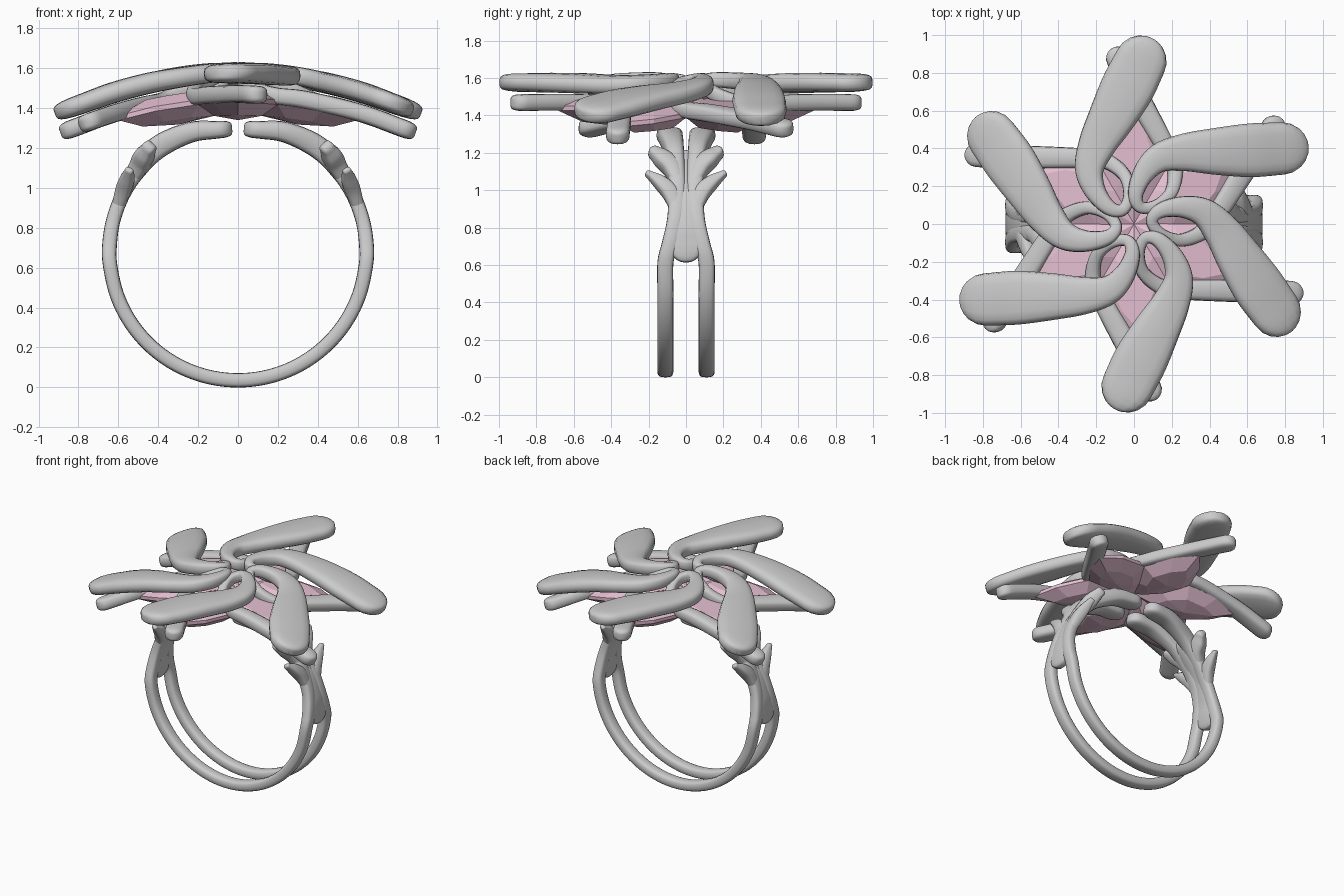
import bpy, bmesh
from math import sin, cos, pi, radians
from mathutils import Vector

if "Cube" in bpy.data.objects:
    bpy.data.objects.remove(bpy.data.objects["Cube"])

BEND = 0.25          # the flower droops along x
RING_Z = 0.68        # centre height of the finger hole


def finish(bm, name, smooth, mat=None):
    bmesh.ops.recalc_face_normals(bm, faces=bm.faces)
    me = bpy.data.meshes.new(name)
    bm.to_mesh(me)
    bm.free()
    for p in me.polygons:
        p.use_smooth = smooth
    if mat:
        me.materials.append(mat)
    ob = bpy.data.objects.new(name, me)
    bpy.context.collection.objects.link(ob)
    return ob


def spline(rows, steps):
    """Catmull-Rom through rows of (x, y, z, half width, half thickness)."""
    pts = [Vector(r) for r in rows]
    pts = [2 * pts[0] - pts[1]] + pts + [2 * pts[-1] - pts[-2]]
    out = []
    for i in range(1, len(pts) - 2):
        a, b, c, d = pts[i - 1:i + 3]
        for k in range(steps):
            t = k / steps
            out.append(0.5 * (2 * b + (c - a) * t + (2 * a - 5 * b + 4 * c - d) * t * t
                              + (3 * b - a - 3 * c + d) * t ** 3))
    return out + [pts[-2]]


def sweep(name, rows, up_fn, steps=7, sides=16, power=0.65):
    """Sweep a rounded section along the rows, with rounded ends."""
    s = spline(rows, steps)
    pos = [Vector(v[:3]) for v in s]
    n = len(s)
    tan = [(pos[min(i + 1, n - 1)] - pos[max(i - 1, 0)]).normalized() for i in range(n)]
    rings = [(pos[i], tan[i], s[i][3], s[i][4]) for i in range(n)]

    def cap(i, sign):
        res = []
        for deg in (20, 40, 58, 73, 84):
            a = radians(deg)
            res.append((pos[i] + tan[i] * sign * s[i][3] * sin(a), tan[i],
                        s[i][3] * cos(a), s[i][4] * cos(a) ** 0.4))
        return res
    rings = cap(0, -1)[::-1] + rings + cap(n - 1, 1)

    bm = bmesh.new()
    loops = []
    for p, t, w, h in rings:
        side = t.cross(up_fn(p)).normalized()
        up = side.cross(t)
        loop = []
        for k in range(sides):
            c, d = cos(2 * pi * k / sides), sin(2 * pi * k / sides)
            c = (1 if c > 0 else -1) * abs(c) ** power
            d = (1 if d > 0 else -1) * abs(d) ** power
            loop.append(bm.verts.new(p + side * w * c + up * h * d))
        loops.append(loop)
    for a, b in zip(loops, loops[1:]):
        for k in range(sides):
            j = (k + 1) % sides
            bm.faces.new((a[k], a[j], b[j], b[k]))
    bm.faces.new(loops[0])
    bm.faces.new(loops[-1])
    return finish(bm, name, True)


def turn(x, y, a):
    return x * cos(a) - y * sin(a), x * sin(a) + y * cos(a)


# Petal ribbons: broad petal, hook near the centre, then a lower band under the next petal
RIBBON = [  # x, y, z, half width, half thickness
    (0.035, 0.86, 1.575, 0.138, 0.05), (-0.035, 0.72, 1.575, 0.142, 0.053),
    (-0.115, 0.57, 1.575, 0.125, 0.053), (-0.195, 0.42, 1.575, 0.1, 0.05),
    (-0.235, 0.29, 1.58, 0.077, 0.048), (-0.205, 0.175, 1.585, 0.057, 0.045),
    (-0.13, 0.085, 1.59, 0.04, 0.04), (-0.06, 0.075, 1.58, 0.032, 0.038),
    (-0.025, 0.15, 1.56, 0.032, 0.038), (-0.045, 0.25, 1.52, 0.034, 0.038),
    (-0.12, 0.32, 1.485, 0.04, 0.04), (-0.20, 0.345, 1.47, 0.048, 0.042),
    (-0.34, 0.35, 1.47, 0.055, 0.045), (-0.60, 0.355, 1.47, 0.062, 0.045),
    (-0.80, 0.365, 1.47, 0.064, 0.045)]
for i in range(6):
    rows = []
    for x, y, z, w, h in RIBBON:
        x, y = turn(x, y, i * pi / 3)
        x *= 1 + 0.06 * x * x
        rows.append((x, y, z - BEND * x * x, w, h))
    sweep(f"petal_ribbon_{i + 1}", rows, lambda p: Vector((2 * BEND * p.x, 0, 1)).normalized())

# Pink faceted stones set between the petals
pink = bpy.data.materials.new("pink_stone")
pink.diffuse_color = (0.78, 0.52, 0.64, 1)
pink.use_nodes = True
pink.node_tree.nodes["Principled BSDF"].inputs["Base Color"].default_value = pink.diffuse_color
OUTLINE = [(-1, 0), (-0.6, 0.62), (0, 1), (0.6, 0.6), (1, 0), (0.6, -0.6), (0, -1), (-0.6, -0.62)]
LEVELS = [(0.55, 0.055), (1, 0.012), (1, -0.012), (0.6, -0.075)]  # scale, height
for i in range(6):
    bm = bmesh.new()

    def vert(u, v, z):
        x, y = turn(0.345 + 0.345 * u, 0.2 * v, pi / 2 + i * pi / 3)
        return bm.verts.new((x, y, 1.44 + z - BEND * x * x))
    loops = [[vert(u * s, v * s, z) for u, v in OUTLINE] for s, z in LEVELS]
    for a, b in zip(loops, loops[1:]):
        for k in range(8):
            j = (k + 1) % 8
            bm.faces.new((a[k], a[j], b[j], b[k]))
    bm.faces.new(loops[0])
    culet = vert(0, 0, -0.1)
    for k in range(8):
        bm.faces.new((loops[-1][k], loops[-1][(k + 1) % 8], culet))
    finish(bm, f"stone_{i + 1}", False, pink)


# Ring shank, given as (angle, radius, y, half width, half thickness)
def radial(p):
    return Vector((p.x, 0, p.z - RING_Z)).normalized()


def ring_part(name, polar, mx, my, **kw):
    rows = [(mx * r * cos(radians(a)), my * y, RING_Z + r * sin(radians(a)), w, h)
            for a, r, y, w, h in polar]
    sweep(name, rows, radial, **kw)


# Half a rail, from the bottom of the ring up to the flower
HALF = [(a, 0.645, 0.11, 0.043, 0.036) for a in range(-90, -5, 14)] + [
    (3, 0.645, 0.086, 0.043, 0.037), (14, 0.645, 0.06, 0.042, 0.036),
    (26, 0.645, 0.048, 0.046, 0.037), (38, 0.65, 0.05, 0.046, 0.045),
    (52, 0.66, 0.06, 0.05, 0.057), (68, 0.645, 0.08, 0.065, 0.052),
    (81, 0.62, 0.09, 0.068, 0.044)]
MIRRORED = [(180 - a, *rest) for a, *rest in HALF[:0:-1]]
for my, end in ((-1, "front"), (1, "back")):
    ring_part(f"rail_{end}", MIRRORED + HALF, 1, my, steps=5)
    for mx, hand in ((-1, "left"), (1, "right")):
        tag = f"{end}_{hand}"
        # Leaf prongs on the shoulders
        ring_part(f"lower_leaf_{tag}", [
            (20, 0.645, 0.05, 0.035, 0.03), (28, 0.652, 0.085, 0.045, 0.04),
            (33, 0.665, 0.14, 0.037, 0.037), (36.5, 0.68, 0.2, 0.018, 0.022)], mx, my)
        ring_part(f"upper_leaf_{tag}", [
            (34, 0.65, 0.045, 0.035, 0.04), (42, 0.66, 0.08, 0.05, 0.05),
            (46, 0.675, 0.125, 0.05, 0.048), (49, 0.685, 0.165, 0.036, 0.036)], mx, my)

# Web joining the rails on each side
for mx, hand in ((-1, "left"), (1, "right")):
    ring_part(f"shank_web_{hand}", [
        (2.5, 0.645, 0, 0.095, 0.034), (12, 0.645, 0, 0.075, 0.033),
        (28, 0.645, 0, 0.06, 0.033), (48, 0.65, 0, 0.05, 0.04)], mx, 1, power=0.5)
